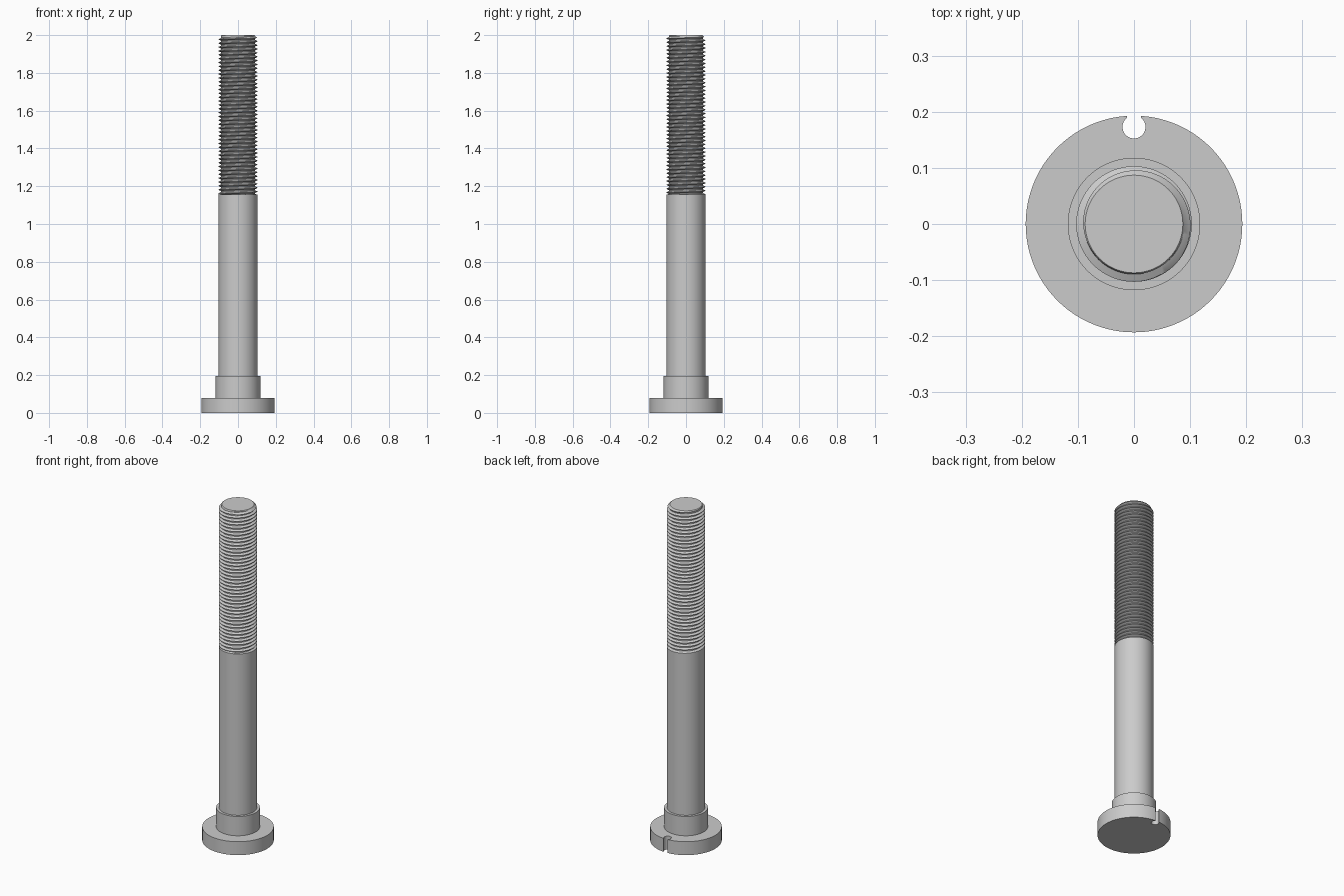
import bpy, bmesh
from math import sin, cos, asin, pi, tau, radians, sqrt

cube = bpy.data.objects.get("Cube")
if cube:
    bpy.data.objects.remove(cube, do_unlink=True)

steel = bpy.data.materials.new("plain_grey_steel")
steel.use_nodes = True
GREY = (0.6, 0.6, 0.6, 1)
steel.diffuse_color = GREY
steel.node_tree.nodes["Principled BSDF"].inputs["Base Color"].default_value = GREY

HEAD_R, HEAD_TOP = 0.193, 0.08
COLLAR_R, COLLAR_TOP = 0.118, 0.195
SHANK_R, SHANK_TOP = 0.103, 1.155
TOP, TIP_R, CHAMFER = 2.0, 0.087, 0.016
PITCH, ROOT_R, SEGS = 0.0204, 0.0895, 96


def finish(name, bm):
    bmesh.ops.recalc_face_normals(bm, faces=bm.faces)
    mesh = bpy.data.meshes.new(name)
    bm.to_mesh(mesh)
    bm.free()
    mesh.materials.append(steel)
    obj = bpy.data.objects.new(name, mesh)
    bpy.context.collection.objects.link(obj)
    bpy.ops.object.select_all(action='DESELECT')
    obj.select_set(True)
    bpy.context.view_layer.objects.active = obj
    bpy.ops.object.shade_smooth_by_angle(angle=radians(30))
    return obj


def prism(name, outline, z0, z1):
    bm = bmesh.new()
    face = bm.faces.new([bm.verts.new((x, y, z0)) for x, y in outline])
    top = bmesh.ops.extrude_face_region(bm, geom=[face], use_keep_orig=True)["geom"]
    for v in top:
        if isinstance(v, bmesh.types.BMVert):
            v.co.z = z1
    return finish(name, bm)


def arc(radius, start, end, steps, cy=0):
    angles = [start + (end - start) * i / steps for i in range(steps + 1)]
    return [(radius * cos(a), cy + radius * sin(a)) for a in angles]


# Flat round head with a keyhole notch at the back
NOTCH_R, NOTCH_Y, MOUTH = 0.0205, 0.173, 0.0125
rim = asin(MOUTH / HEAD_R)
neck = asin(MOUTH / NOTCH_R)
outline = arc(HEAD_R, pi / 2 + rim, pi / 2 + tau - rim, 128)
outline += arc(NOTCH_R, pi / 2 - neck, pi / 2 + neck - tau, 32, NOTCH_Y)
prism("head", outline, 0, HEAD_TOP)

# Collar and plain shank
prism("collar", arc(COLLAR_R, 0, tau, SEGS)[:-1], HEAD_TOP, COLLAR_TOP)
prism("shank", arc(SHANK_R, 0, tau, SEGS)[:-1], COLLAR_TOP, SHANK_TOP)

# Helical thread: (fraction of pitch, radius) for each point of one tooth
tooth = [(0, SHANK_R), (1 / 8, SHANK_R), (7 / 16, ROOT_R), (11 / 16, ROOT_R)]
turns = int((TOP - SHANK_TOP) / PITCH) + 2


def thread_point(angle, turn, frac, r):
    z = SHANK_TOP + PITCH * (turn + frac + angle / tau)
    if z <= SHANK_TOP:
        z, r = SHANK_TOP, SHANK_R
    z = min(z, TOP)
    r = min(r, TIP_R + (SHANK_R - TIP_R) * (TOP - z) / CHAMFER)
    a = angle + pi / 2
    return (r * cos(a), r * sin(a), z)


bm = bmesh.new()
columns = [[bm.verts.new(thread_point(tau * i / SEGS, t, f, r))
            for t in range(-2, turns) for f, r in tooth] for i in range(SEGS + 1)]
for a, b in zip(columns, columns[1:]):
    for j in range(len(a) - 1):
        bm.faces.new((a[j], b[j], b[j + 1], a[j + 1]))
bmesh.ops.remove_doubles(bm, verts=bm.verts, dist=0.00002)
bmesh.ops.dissolve_degenerate(bm, dist=0.00001, edges=bm.edges)

# Flat tip closing the thread
tip = [e for e in bm.edges if e.is_boundary and min(v.co.z for v in e.verts) > TOP - 0.001]
bmesh.ops.holes_fill(bm, edges=tip, sides=0)
finish("thread", bm)
